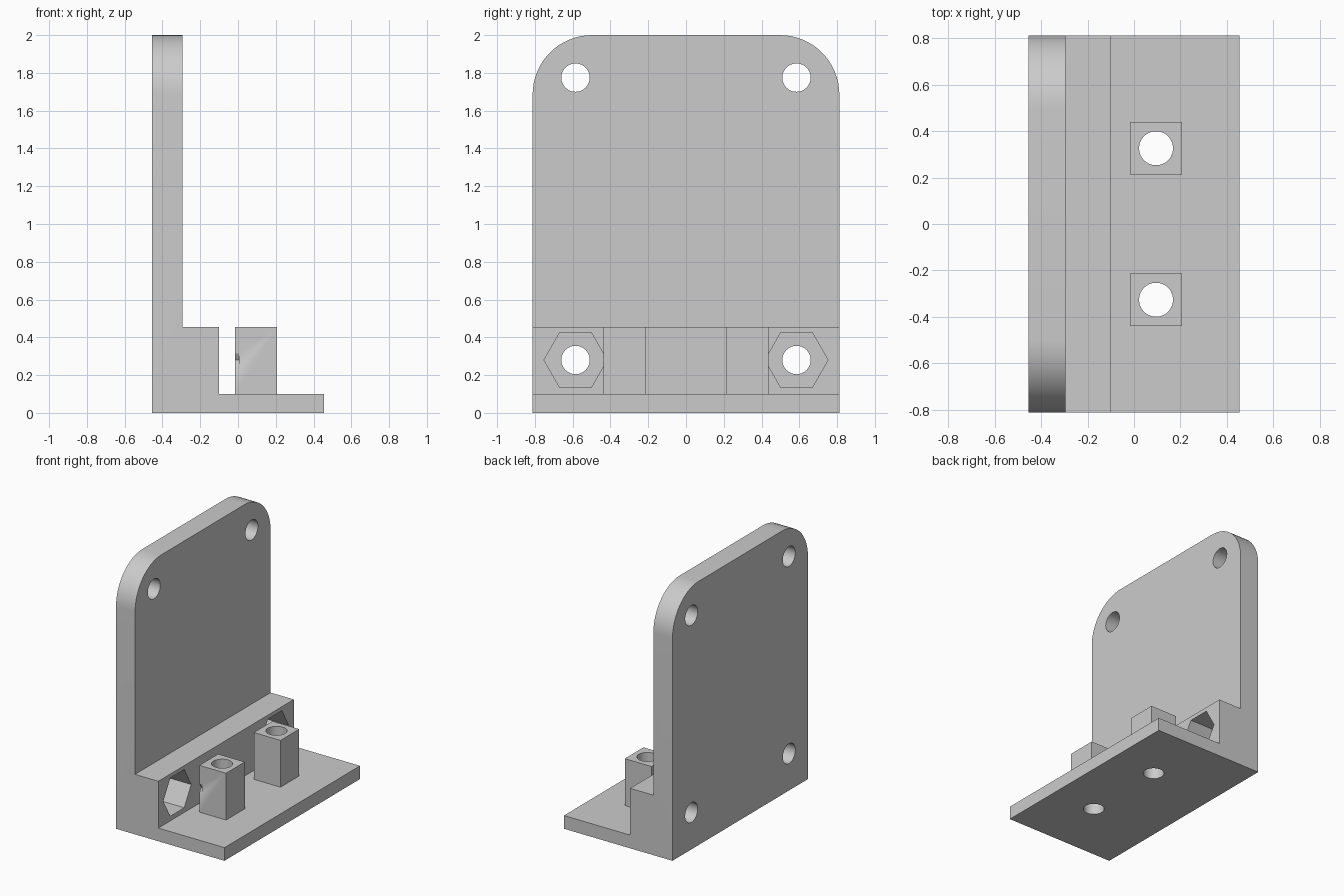
import bpy, bmesh, math
from mathutils import Matrix, Vector

cube = bpy.data.objects.get("Cube")
if cube:
    bpy.data.objects.remove(cube, do_unlink=True)

HALF_Y = 0.812
BOLT_Y, POST_Y, POST_X = 0.585, 0.326, 0.095

grey = bpy.data.materials.new("plain grey")
grey.use_nodes = True
colour = (0.6, 0.6, 0.6, 1)
grey.diffuse_color = colour
grey.node_tree.nodes["Principled BSDF"].inputs["Base Color"].default_value = colour


def make_object(name, bm):
    bmesh.ops.recalc_face_normals(bm, faces=bm.faces)
    mesh = bpy.data.meshes.new(name)
    bm.to_mesh(mesh)
    bm.free()
    mesh.materials.append(grey)
    obj = bpy.data.objects.new(name, mesh)
    bpy.context.collection.objects.link(obj)
    return obj


def cylinder(name, centre, radius, length, axis, sides=48):
    bm = bmesh.new()
    turn = Matrix.Rotation(math.pi / 2, 4, 'Y') if axis == 'X' else Matrix()
    bmesh.ops.create_cone(bm, cap_ends=True, segments=sides, radius1=radius,
                          radius2=radius, depth=length,
                          matrix=Matrix.Translation(centre) @ turn)
    return make_object(name, bm)


def box(name, centre, size):
    bm = bmesh.new()
    bmesh.ops.create_cube(bm, size=1, matrix=Matrix.Translation(centre)
                          @ Matrix.Diagonal((*size, 1)))
    return make_object(name, bm)


def boolean(obj, tool, operation='DIFFERENCE'):
    mod = obj.modifiers.new(operation.title(), 'BOOLEAN')
    mod.operation, mod.solver, mod.object = operation, 'EXACT', tool
    bpy.context.view_layer.objects.active = obj
    bpy.ops.object.modifier_apply(modifier=mod.name)
    bpy.data.objects.remove(tool, do_unlink=True)


# Bracket: stepped side profile extruded across the width
profile = [(-0.455, 0), (0.455, 0), (0.455, 0.1), (-0.1, 0.1),
           (-0.1, 0.455), (-0.295, 0.455), (-0.295, 2), (-0.455, 2)]
bm = bmesh.new()
face = bm.faces.new([bm.verts.new((x, -HALF_Y, z)) for x, z in profile])
grown = bmesh.ops.extrude_face_region(bm, geom=[face])["geom"]
bmesh.ops.translate(bm, vec=(0, 2 * HALF_Y, 0),
                    verts=[g for g in grown if isinstance(g, bmesh.types.BMVert)])
bmesh.ops.recalc_face_normals(bm, faces=bm.faces)

# Rounded upper corners of the upright plate
corners = [e for e in bm.edges if all(v.co.z > 1.9 for v in e.verts)
           and abs(e.verts[0].co.y - e.verts[1].co.y) < 0.01]
bmesh.ops.bevel(bm, geom=corners, offset=0.315, offset_type='OFFSET',
                segments=16, profile=0.5, affect='EDGES')
bracket = make_object("bracket", bm)

for side in (-1, 1):
    # Square post with a vertical through hole
    boolean(bracket, box("post", (POST_X, side * POST_Y, 0.2525),
                         (0.224, 0.224, 0.405)), 'UNION')
    boolean(bracket, cylinder("post_hole", (POST_X, side * POST_Y, 0.25),
                              0.073, 1, 'Z'))
    # Hexagonal nut pocket in the step
    boolean(bracket, cylinder("nut_pocket", (-0.145, side * BOLT_Y, 0.28),
                              0.167, 0.3, 'X', 6))
    # Bolt holes through the upright plate
    for z in (0.28, 1.775):
        boolean(bracket, cylinder("bolt_hole", (-0.4, side * BOLT_Y, z),
                                  0.075, 1, 'X'))

# Smooth the round surfaces and keep the edges sharp
bpy.ops.object.select_all(action='DESELECT')
bracket.select_set(True)
bpy.context.view_layer.objects.active = bracket
bpy.ops.object.shade_smooth_by_angle(angle=math.radians(30))
